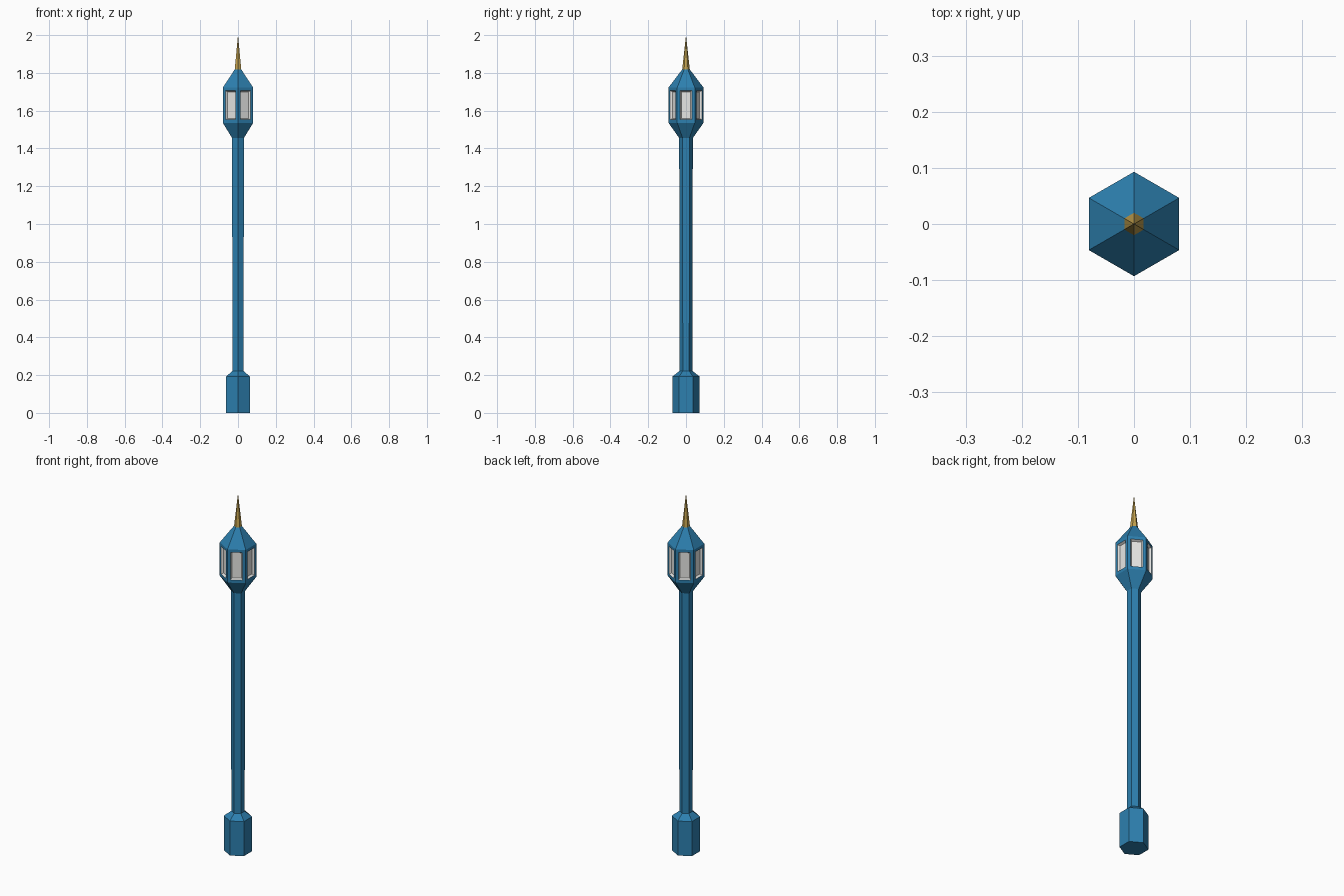
import bpy, bmesh, math

if "Cube" in bpy.data.objects:
    bpy.data.objects.remove(bpy.data.objects["Cube"])

SIDES = 6


def material(name, rgb):
    m = bpy.data.materials.new(name)
    m.diffuse_color = (*rgb, 1)
    m.use_nodes = True
    m.node_tree.nodes["Principled BSDF"].inputs["Base Color"].default_value = m.diffuse_color
    return m


BLUE = material("blue paint", (0.026, 0.215, 0.43))
GLASS = material("pale glass", (0.80, 0.80, 0.78))
GOLD = material("brass", (0.56, 0.37, 0.08))


def hex_stack(bm, profile):
    """Loft six-sided rings (radius, z), corners facing front and back; radius 0 is a point."""
    rings = []
    for r, z in profile:
        if r == 0:
            rings.append([bm.verts.new((0, 0, z))])
        else:
            rings.append([bm.verts.new((r * math.cos(math.radians(30 + 60 * i)),
                                        r * math.sin(math.radians(30 + 60 * i)), z))
                          for i in range(SIDES)])
    for a, b in zip(rings, rings[1:]):
        for i in range(SIDES):
            j = (i + 1) % SIDES
            if len(b) == 1:
                bm.faces.new((a[i], a[j], b[0]))
            else:
                bm.faces.new((a[i], a[j], b[j], b[i]))
    bm.faces.new(rings[0][::-1])
    if len(rings[-1]) > 1:
        bm.faces.new(rings[-1])
    bm.normal_update()


def finish(bm, name, *mats):
    me = bpy.data.meshes.new(name)
    bm.to_mesh(me)
    bm.free()
    for m in mats:
        me.materials.append(m)
    ob = bpy.data.objects.new(name, me)
    bpy.context.collection.objects.link(ob)
    return ob


def hex_part(name, profile, mat):
    bm = bmesh.new()
    hex_stack(bm, profile)
    return finish(bm, name, mat)


# Plinth, post and spike
hex_part("plinth", [(0.072, 0), (0.072, 0.193), (0.034, 0.222)], BLUE)
hex_part("post", [(0.034, 0.222), (0.036, 1.455)], BLUE)
hex_part("spike", [(0.02, 1.818), (0, 2.0)], GOLD)

# Lantern head with a sunken window in each upright side
bm = bmesh.new()
hex_stack(bm, [(0.036, 1.455), (0.093, 1.536), (0.093, 1.722), (0.02, 1.818)])
panes = [f for f in bm.faces if abs(f.normal.z) < 0.01]
bmesh.ops.inset_individual(bm, faces=panes, thickness=0.016, use_even_offset=True)
reveal = bmesh.ops.inset_individual(bm, faces=panes, thickness=0.006, depth=-0.012,
                                    use_even_offset=True)["faces"]
for f in panes + reveal:
    f.material_index = 1
finish(bm, "lantern", BLUE, GLASS)
